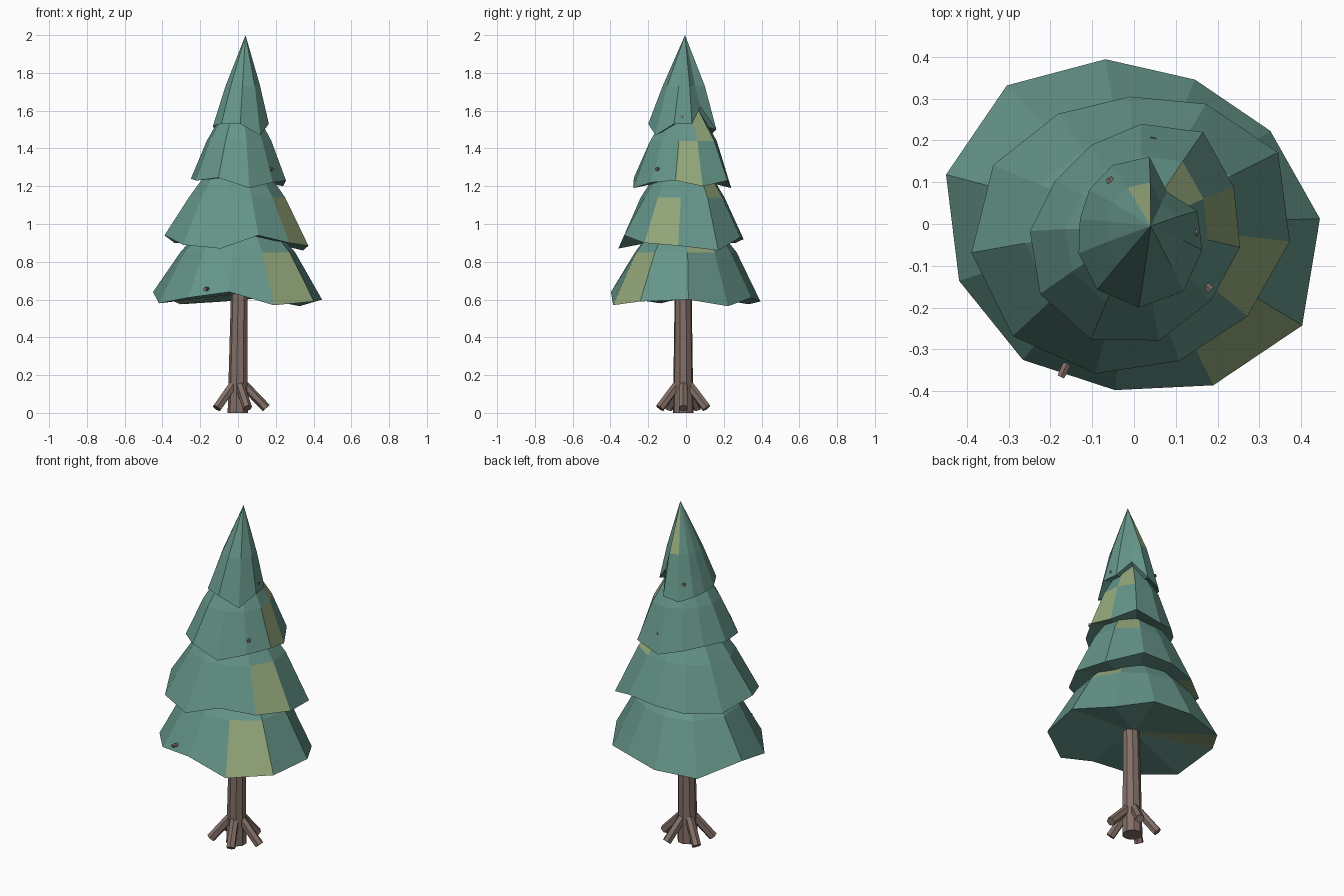
import bpy, bmesh
from math import radians, cos, sin, pi
from mathutils import Vector

if "Cube" in bpy.data.objects:
    bpy.data.objects.remove(bpy.data.objects["Cube"])

SIDES = 11


def material(name, rgb):
    m = bpy.data.materials.new(name)
    m.diffuse_color = (*rgb, 1)
    m.use_nodes = True
    m.node_tree.nodes["Principled BSDF"].inputs["Base Color"].default_value = m.diffuse_color
    return m


needles = material("needles", (0.13, 0.30, 0.25))
moss = material("moss", (0.30, 0.40, 0.20))
bark = material("bark", (0.23, 0.16, 0.135))


def add_object(name, bm, mats):
    bmesh.ops.recalc_face_normals(bm, faces=bm.faces)
    mesh = bpy.data.meshes.new(name)
    bm.to_mesh(mesh)
    bm.free()
    for m in mats:
        mesh.materials.append(m)
    ob = bpy.data.objects.new(name, mesh)
    bpy.context.collection.objects.link(ob)
    return ob


def rod(name, a, b, r1, r2, sides):
    """Tapered flat-sided rod from point a to point b."""
    a, b = Vector(a), Vector(b)
    bm = bmesh.new()
    bmesh.ops.create_cone(bm, cap_ends=True, segments=sides, radius1=r1,
                          radius2=r2, depth=(b - a).length)
    ob = add_object(name, bm, [bark])
    ob.rotation_mode = 'QUATERNION'
    ob.rotation_quaternion = (b - a).to_track_quat('Z', 'Y')
    ob.location = (a + b) / 2


def skirt(name, start, radii, heights, mid, mid_z, apex, base_z, lower, upper, under):
    """Foliage tier: uneven rim, middle ring, apex and shallow underside."""
    bm = bmesh.new()
    apex = Vector(apex)
    rim, ring = [], []
    for i in range(SIDES):
        a = radians(start) + 2 * pi * i / SIDES
        x, y = cos(a) * radii[i] / 100, sin(a) * radii[i] / 100
        rim.append(bm.verts.new((x, y, heights[i] / 100)))
        ring.append(bm.verts.new((x * mid + apex.x * 0.4, y * mid, mid_z)))
    top = bm.verts.new(apex)
    bottom = bm.verts.new((0, 0, base_z))
    for i in range(SIDES):
        j = (i + 1) % SIDES
        bm.faces.new((rim[i], rim[j], ring[j], ring[i])).material_index = int(i == lower)
        bm.faces.new((ring[i], ring[j], top)).material_index = int(i == upper)
        bm.faces.new((rim[j], rim[i], bottom)).material_index = int(i == under)
    add_object(name, bm, [needles, moss])


# Foliage tiers: radii and rim heights in hundredths
skirt("foliage_bottom", -162, (44, 42, 40, 43, 47, 44.5, 39.5, 37.5, 40, 45, 46.5),
      (58, 61, 64, 57, 59, 60, 56.5, 61, 59, 57.5, 64),
      0.68, 0.85, (0, -0.01, 1.2), 0.63, 3, 5, 9)
skirt("foliage_lower_middle", -170, (39.5, 39.5, 37, 34.5, 35, 37.5, 38.5, 33.5, 30.5, 32, 36.5),
      (94, 89, 87, 94, 90, 88.5, 86, 93, 92, 90, 90),
      0.67, 1.14, (0, -0.01, 1.5), 0.94, 4, 6, 9)
skirt("foliage_upper_middle", -176, (25, 28, 29.5, 28.5, 26, 26, 25.5, 27.5, 24, 21.5, 21.5),
      (124, 123, 124.5, 119, 122, 123, 120, 123, 119, 122, 124),
      0.68, 1.44, (0.01, -0.01, 1.75), 1.25, 5, 6, -1)
skirt("foliage_top", -152, (15, 18, 20, 20, 17.5, 15.5, 11, 16.5, 15, 13.5, 13),
      (152, 153, 153, 147, 153, 153, 162, 150, 148, 150, 151),
      0.62, 1.73, (0.04, -0.005, 2.0), 1.55, -1, 7, -1)

# Trunk
rod("trunk", (0, -0.015, 0), (0.01, -0.015, 0.75), 0.055, 0.044, 9)

# Splayed roots
for i in range(5):
    a = 2 * pi * i / 5
    c, s = cos(a), sin(a)
    rod(f"root_{i + 1}", (0.035 * c, -0.015 + 0.035 * s, 0.145),
        (0.145 * c + 0.005, -0.015 + 0.13 * s, 0.025), 0.025, 0.025, 6)

# Tiny twig stubs poking through the foliage
for i, p in enumerate([(0.14, -0.02, 1.57), (0.175, -0.15, 1.29), (-0.055, 0.1, 1.57),
                       (0.045, 0.195, 1.29), (-0.17, -0.355, 0.655)]):
    p = Vector(p)
    out = Vector((p.x, p.y, 0)).normalized()
    rod(f"twig_{i + 1}", p - out * 0.05, p + out * 0.012, 0.013, 0.01, 6)
